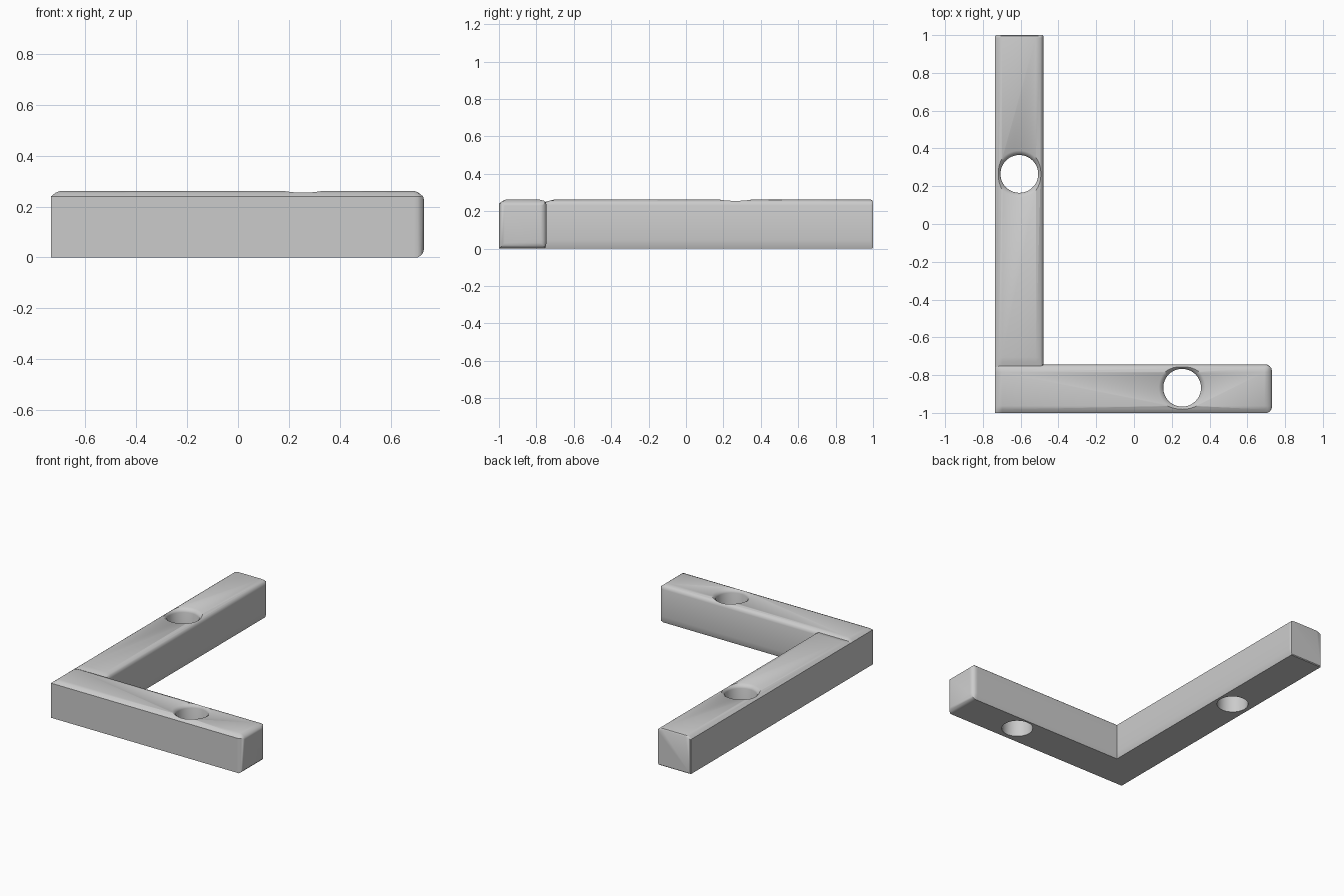
import bpy, bmesh, math

if "Cube" in bpy.data.objects:
    bpy.data.objects.remove(bpy.data.objects["Cube"], do_unlink=True)

grey = bpy.data.materials.new("plain grey")
grey.use_nodes = True
colour = (0.6, 0.6, 0.6, 1)
grey.diffuse_color = colour
grey.node_tree.nodes["Principled BSDF"].inputs["Base Color"].default_value = colour

WIDTH, TOP = 0.255, 0.262
# Cross-section from the square outer wall to the rounded inner wall
SECTION = [(0, 0), (0, 0.24), (0.018, 0.254), (0.037, TOP), (0.215, TOP),
           (0.24, 0.256), (0.25, 0.248), (WIDTH, 0.232), (WIDTH, 0.045),
           (0.252, 0.018), (0.246, 0)]


def make_object(name, bm):
    bmesh.ops.remove_doubles(bm, verts=bm.verts, dist=0.0002)
    bmesh.ops.recalc_face_normals(bm, faces=bm.faces)
    mesh = bpy.data.meshes.new(name)
    bm.to_mesh(mesh)
    bm.free()
    mesh.materials.append(grey)
    obj = bpy.data.objects.new(name, mesh)
    bpy.context.collection.objects.link(obj)
    return obj


def loft(name, rings):
    bm = bmesh.new()
    loops = [[bm.verts.new(p) for p in ring] for ring in rings]
    n = len(loops[0])
    for a, b in zip(loops, loops[1:]):
        for i in range(n):
            j = (i + 1) % n
            bm.faces.new((a[i], a[j], b[j], b[i]))
    bm.faces.new(loops[0])
    bm.faces.new(loops[-1])
    return make_object(name, bm)


def hole_cutter(x, y):
    # Straight bore that flares into a softened upper rim
    rings = []
    for r, z in [(0.1, -0.1), (0.1, 0.235), (0.105, 0.248), (0.124, TOP), (0.124, 0.4)]:
        rings.append([(x + r * math.cos(math.tau * i / 48),
                       y + r * math.sin(math.tau * i / 48), z) for i in range(48)])
    cutter = loft("hole_cutter", rings)
    cutter.hide_render = True
    return cutter


def arm(name, stations, place, hole):
    # Each station: distance along the arm, edge inset, height limit
    rings = []
    for t, inset, top in stations:
        rings.append([place(t, min(max(v, inset), WIDTH - inset),
                            min(max(z, inset), top)) for v, z in SECTION])
    obj = loft(name, rings)
    cutter = hole_cutter(*hole)
    mod = obj.modifiers.new("hole", 'BOOLEAN')
    mod.operation = 'DIFFERENCE'
    mod.solver = 'EXACT'
    mod.object = cutter
    bpy.ops.object.select_all(action='DESELECT')
    bpy.context.view_layer.objects.active = obj
    obj.select_set(True)
    bpy.ops.object.modifier_apply(modifier=mod.name)
    bpy.data.objects.remove(cutter, do_unlink=True)
    bpy.ops.object.shade_smooth_by_angle(angle=math.radians(40))
    return obj


# Short arm across the front, with a rounded free end
arm("short_arm",
    [(-0.735, 0, 0.24), (-0.717, 0, 0.254), (-0.698, 0, TOP), (0.69, 0, TOP),
     (0.706, 0, 0.257), (0.718, 0.007, 0.248), (0.727, 0.018, 0.24), (0.73, 0.03, 0.23)],
    lambda t, v, z: (t, v - 1, z), (0.255, -0.867))

# Long arm running back, butted against the short arm
arm("long_arm",
    [(-0.756, 0, 0.249), (-0.73, 0, 0.256), (-0.705, 0, TOP), (0.985, 0, TOP),
     (0.995, 0, 0.259), (1, 0.005, 0.25)],
    lambda t, v, z: (v - 0.735, t, z), (-0.607, 0.265))
